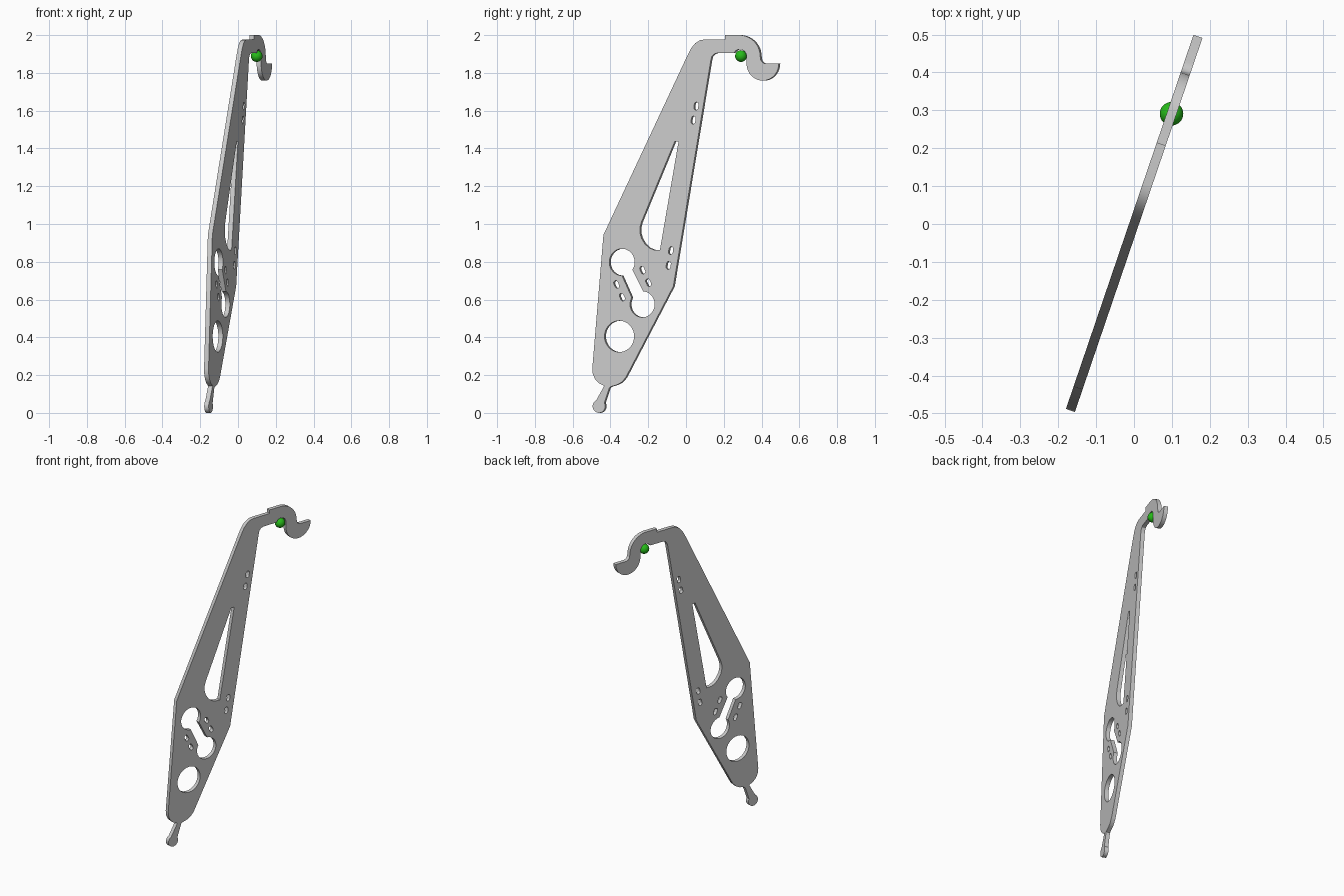
import bpy
from math import cos, sin, radians, atan

if "Cube" in bpy.data.objects:
    bpy.data.objects.remove(bpy.data.objects["Cube"])

TURN = atan(0.341)          # plate is turned about z
C = cos(TURN)
THICK = 0.025


def arc(y, z, r, a0, a1, n=16, ry=None):
    """Arc in plate space, given by its side-view centre."""
    ry = r if ry is None else ry
    s = y / C
    return [(s + ry * cos(radians(a0 + (a1 - a0) * i / n)),
             z + r * sin(radians(a0 + (a1 - a0) * i / n))) for i in range(n + 1)]


def pts(*p):
    return [(y / C, z) for y, z in p]


def slot(y, z, tilt, half_w=0.012, half_l=0.009):
    """Small rounded slot, long axis tilted from vertical."""
    t = radians(tilt)
    loop = [(x, w + half_l) for x, w in arc(0, 0, half_w, 0, 180, 8)]
    loop += [(x, w - half_l) for x, w in arc(0, 0, half_w, 180, 360, 8)]
    return [(y / C + x * cos(t) - w * sin(t), z + x * sin(t) + w * cos(t)) for x, w in loop]


# Outer outline: tail bulb, tapered body, neck and hook
outline = (
    arc(-0.460, 0.035, 0.035, 115, 390, 20)
    + pts((-0.404, 0.135), (-0.39, 0.141), (-0.365, 0.148), (-0.34, 0.162), (-0.318, 0.187))
    + pts((-0.066, 0.67), (0.132, 1.865), (0.137, 1.885), (0.147, 1.898), (0.163, 1.904))
    + arc(0.286, 1.888, 0.037, 153, 0, 12)
    + arc(0.407, 1.849, 0.090, 180, 360, 20)
    + pts((0.423, 1.849))
    + arc(0.423, 1.878, 0.029, 270, 180, 6)
    + arc(0.282, 1.888, 0.112, 0, 90, 14, 0.118)
    + pts((0.207, 2.0), (0.207, 1.977), (0.1, 1.977), (0.075, 1.973),
          (0.05, 1.957), (0.03, 1.933), (0.01, 1.895))
    + pts((-0.436, 0.942), (-0.495, 0.235), (-0.492, 0.205), (-0.48, 0.178),
          (-0.46, 0.157), (-0.432, 0.143)))

# Long tapered window, round hole and double keyhole
window = pts((-0.137, 0.862), (-0.038, 1.438), (-0.058, 1.438), (-0.235, 1.01),
             (-0.242, 0.985), (-0.243, 0.955), (-0.235, 0.925), (-0.217, 0.895),
             (-0.195, 0.874), (-0.168, 0.863))
round_hole = arc(-0.352, 0.405, 0.083, 0, 352, 40)
keyhole = arc(-0.338, 0.798, 0.071, -34, 270, 28) + arc(-0.230, 0.575, 0.069, 149, 446, 28)

# Pairs of small slots
small = [slot(y, z, t) for y, z, t in (
    (0.055, 1.624, -10), (0.040, 1.55, -10), (-0.079, 0.859, -10), (-0.092, 0.781, -10),
    (-0.229, 0.756, 25), (-0.198, 0.69, 25), (-0.367, 0.68, 25), (-0.337, 0.613, 25))]

# Flat plate from filled curve
curve = bpy.data.curves.new("lever_plate", 'CURVE')
curve.dimensions = '2D'
curve.fill_mode = 'BOTH'
curve.extrude = THICK / 2
for loop in [outline, window, round_hole, keyhole] + small:
    sp = curve.splines.new('POLY')
    sp.points.add(len(loop) - 1)
    for p, (s, z) in zip(sp.points, loop):
        p.co = (s + 0.003, z, 0, 1)
    sp.use_cyclic_u = True
plate = bpy.data.objects.new("lever_plate", curve)
bpy.context.collection.objects.link(plate)
plate.rotation_euler = (radians(90), 0, radians(90) - TURN)
bpy.context.view_layer.objects.active = plate
plate.select_set(True)
bpy.ops.object.convert(target='MESH')
bpy.ops.object.shade_smooth_by_angle(angle=radians(30))

# Green ball in the hook
bpy.ops.mesh.primitive_uv_sphere_add(segments=32, ring_count=16, radius=0.031,
                                     location=(0.099, 0.291, 1.889))
ball = bpy.context.object
ball.name = "hook_ball"
bpy.ops.object.shade_smooth_by_angle()
green = bpy.data.materials.new("green")
green.diffuse_color = (0.02, 0.5, 0.01, 1)
green.use_nodes = True
green.node_tree.nodes["Principled BSDF"].inputs["Base Color"].default_value = green.diffuse_color
ball.data.materials.append(green)
